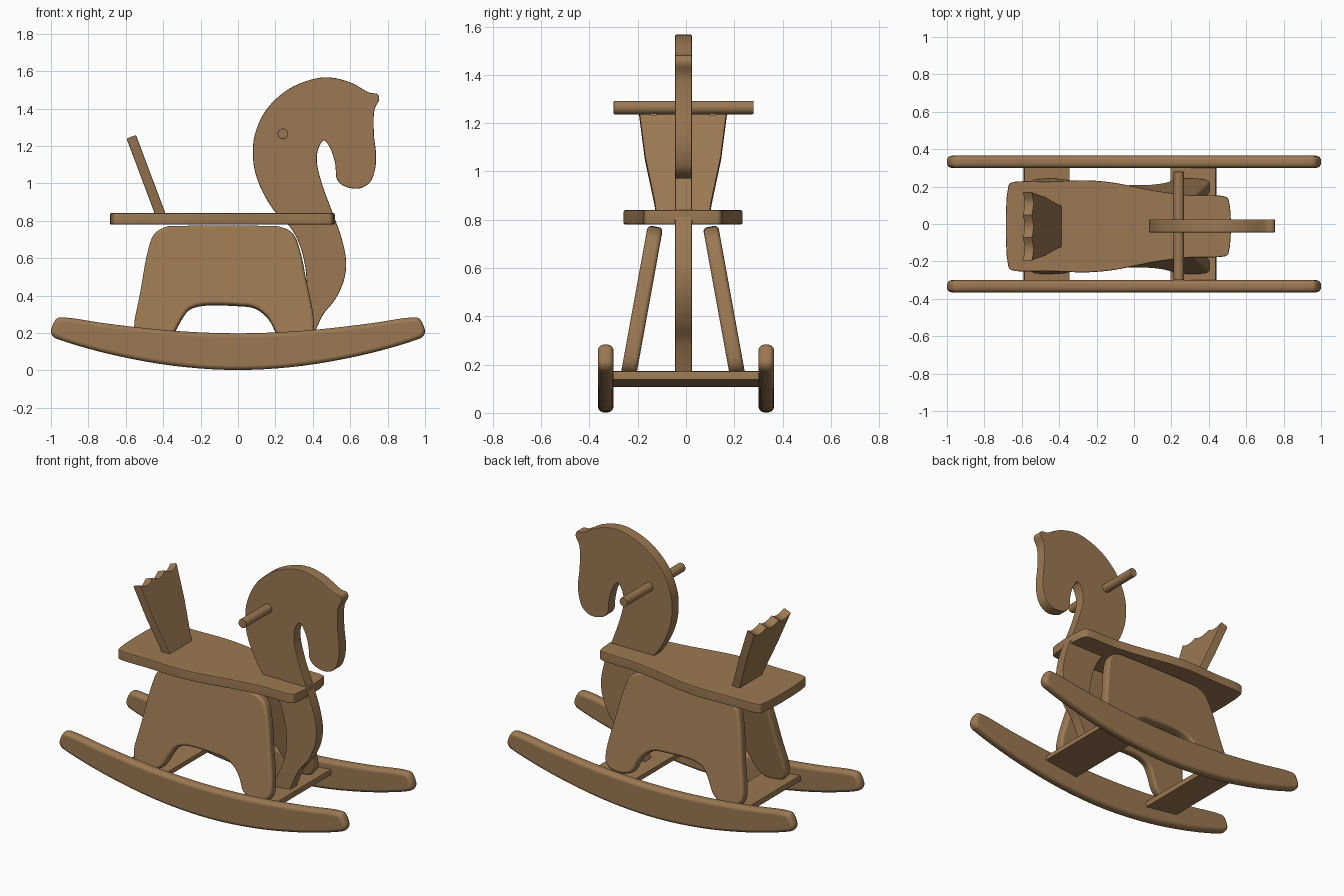
import bpy, bmesh
from math import radians, cos, sin, pi
from mathutils import Matrix, Vector

if "Cube" in bpy.data.objects:
    bpy.data.objects.remove(bpy.data.objects["Cube"], do_unlink=True)

MID = -0.0125   # the upper body sits slightly off the rocker centre line

wood = bpy.data.materials.new("brown wood")
wood.use_nodes = True
BROWN = (0.33, 0.19, 0.085, 1)
wood.diffuse_color = BROWN
bsdf = wood.node_tree.nodes["Principled BSDF"]
bsdf.inputs["Base Color"].default_value = BROWN
bsdf.inputs["Roughness"].default_value = 0.7


def smooth_loop(points, steps=5):
    """Closed centripetal spline through the points."""
    p = [Vector(q) for q in points]
    n, out = len(p), []
    for i in range(n):
        a, b, c, d = p[i - 1], p[i], p[(i + 1) % n], p[(i + 2) % n]
        ab, bc, cd = [max((s - r).length, 1e-6) ** 0.5 for r, s in ((a, b), (b, c), (c, d))]
        m1 = ((b - a) / ab - (c - a) / (ab + bc) + (c - b) / bc) * bc
        m2 = ((c - b) / bc - (d - b) / (bc + cd) + (d - c) / cd) * bc
        for k in range(steps):
            t = k / steps
            out.append(b * (2 * t**3 - 3 * t**2 + 1) + m1 * (t**3 - 2 * t**2 + t)
                       + c * (3 * t**2 - 2 * t**3) + m2 * (t**3 - t**2))
    return out


def slab(name, outline, thick, bevel, matrix, segments=3):
    """Board cut from a flat outline, with rounded rims."""
    bm = bmesh.new()
    face = bm.faces.new([bm.verts.new((q[0], q[1], -thick / 2)) for q in outline])
    ext = bmesh.ops.extrude_face_region(bm, geom=[face])["geom"]
    bmesh.ops.translate(bm, verts=[g for g in ext if isinstance(g, bmesh.types.BMVert)],
                        vec=(0, 0, thick))
    rim = [e for e in bm.edges if abs(e.verts[0].co.z - e.verts[1].co.z) < 1e-6]
    bmesh.ops.bevel(bm, geom=rim, offset=bevel, segments=segments, profile=0.5,
                    affect='EDGES', clamp_overlap=False)
    bmesh.ops.recalc_face_normals(bm, faces=bm.faces)
    mesh = bpy.data.meshes.new(name)
    bm.to_mesh(mesh)
    bm.free()
    obj = bpy.data.objects.new(name, mesh)
    bpy.context.collection.objects.link(obj)
    obj.matrix_world = matrix
    finish(obj)
    return obj


def finish(obj):
    obj.data.materials.append(wood)
    bpy.ops.object.select_all(action='DESELECT')
    obj.select_set(True)
    bpy.context.view_layer.objects.active = obj
    bpy.ops.object.shade_smooth_by_angle(angle=radians(35))
    weighted = obj.modifiers.new("flat_faces", 'WEIGHTED_NORMAL')
    weighted.keep_sharp = True


def upright(y, z=0, tilt=0):
    """Frame for outlines drawn in the x-z plane."""
    return Matrix.Translation((0, y, z)) @ Matrix.Rotation(pi / 2 + tilt, 4, 'X')


# Rockers
half = [(0, .198), (.35, .212), (.7, .25), (.92, .282), (.965, .279), (.985, .255),
        (1, .205), (.985, .178), (.95, .162), (.7, .09), (.35, .025), (0, .002)]
rocker = smooth_loop(half + [(-x, z) for x, z in half[-2:0:-1]])
for side, s in (("left", 1), ("right", -1)):
    slab(side + "_rocker", rocker, .065, .025, upright(s * .3325), 4)

# Cross boards following the slope of the rockers
plank = [(-.122, -.305), (.122, -.305), (.122, .305), (-.122, .305)]
for name, x, tilt in (("front_cross_board", .318, -7), ("rear_cross_board", -.468, 8)):
    slab(name, plank, .034, .004,
         Matrix.Translation((x, 0, .14)) @ Matrix.Rotation(radians(tilt), 4, 'Y'), 2)

# Splayed leg panels with an arch between the feet
panel = smooth_loop([
    (-.555, .225), (-.524, .406), (-.48, .647), (-.448, .73), (-.385, .77), (-.3, .775),
    (.14, .775), (.225, .77), (.294, .733), (.33, .647), (.364, .487), (.406, .26),
    (.4, .19), (.36, .155), (.27, .15), (.215, .175), (.18, .245), (.144, .293),
    (.085, .332), (0, .343), (-.2, .343), (-.265, .318), (-.305, .262), (-.345, .19),
    (-.39, .155), (-.49, .15), (-.54, .175)])
panel = [(q.x, q.y - .47) for q in panel]
for side, s in (("left", 1), ("right", -1)):
    slab(side + "_leg_panel", panel, .064, .018,
         upright(MID + s * .169, .47, s * radians(10.3)), 4)

# Seat, waisted toward the front
edge = [(-.672, .215), (-.655, .234), (-.45, .24), (-.25, .246), (-.12, .235), (0, .213),
        (.1, .193), (.2, .178), (.3, .167), (.485, .16), (.505, .145)]
seat = smooth_loop(edge + [(x, -y) for x, y in reversed(edge)])
slab("seat", seat, .06, .007, Matrix.Translation((0, MID, .81)), 2)

# Head and neck cut from one board; the doubled points are sharp corners
head = smooth_loop([
    (.2, .845), (.13, .957), (.088, 1.075), (.08, 1.18), (.09, 1.26), (.145, 1.385),
    (.25, 1.49), (.36, 1.545), (.475, 1.567), (.6, 1.54), (.705, 1.484), (.745, 1.478),
    (.755, 1.45), (.73, 1.395), (.727, 1.26), (.738, 1.155), (.733, 1.075), (.705, 1.005),
    (.65, .973), (.57, .984), (.53, 1.02), (.52, 1.1), (.497, 1.18), (.46, 1.23),
    (.428, 1.18), (.422, 1.11), (.45, .995), (.503, .85), (.556, .7), (.578, .583),
    (.568, .487), (.52, .38), (.45, .29), (.395, .16), (.395, .16), (.27, .145),
    (.27, .145), (.32, .27), (.355, .36), (.366, .45), (.36, .55), (.33, .67), (.28, .765)])
slab("head_and_neck", head, .07, .006, upright(MID + .002), 2)

# Backrest with a scalloped top edge, leaning backward
lean = radians(20.6)
axes = Matrix(((0, 1, 0), (-sin(lean), 0, cos(lean)), (cos(lean), 0, sin(lean))))
steps = 24
top = [(.183 - .366 * i / steps, .437 - .024 * abs(sin(3 * pi * i / steps)))
       for i in range(steps + 1)]
back = [(-.112, -.02), (.112, -.02), (.118, .03), (.158, .23)] + top + [(-.158, .23), (-.118, .03)]
slab("backrest", back, .054, .006,
     Matrix.Translation((-.417, MID, .84)) @ axes.transposed().to_4x4(), 2)

# Handle bar through the head
bar = [(.028 * cos(2 * pi * i / 32), .028 * sin(2 * pi * i / 32)) for i in range(32)]
slab("handle_bar", bar, .58, .004, upright(-.01) @ Matrix.Translation((.24, 1.265, 0)), 2)
